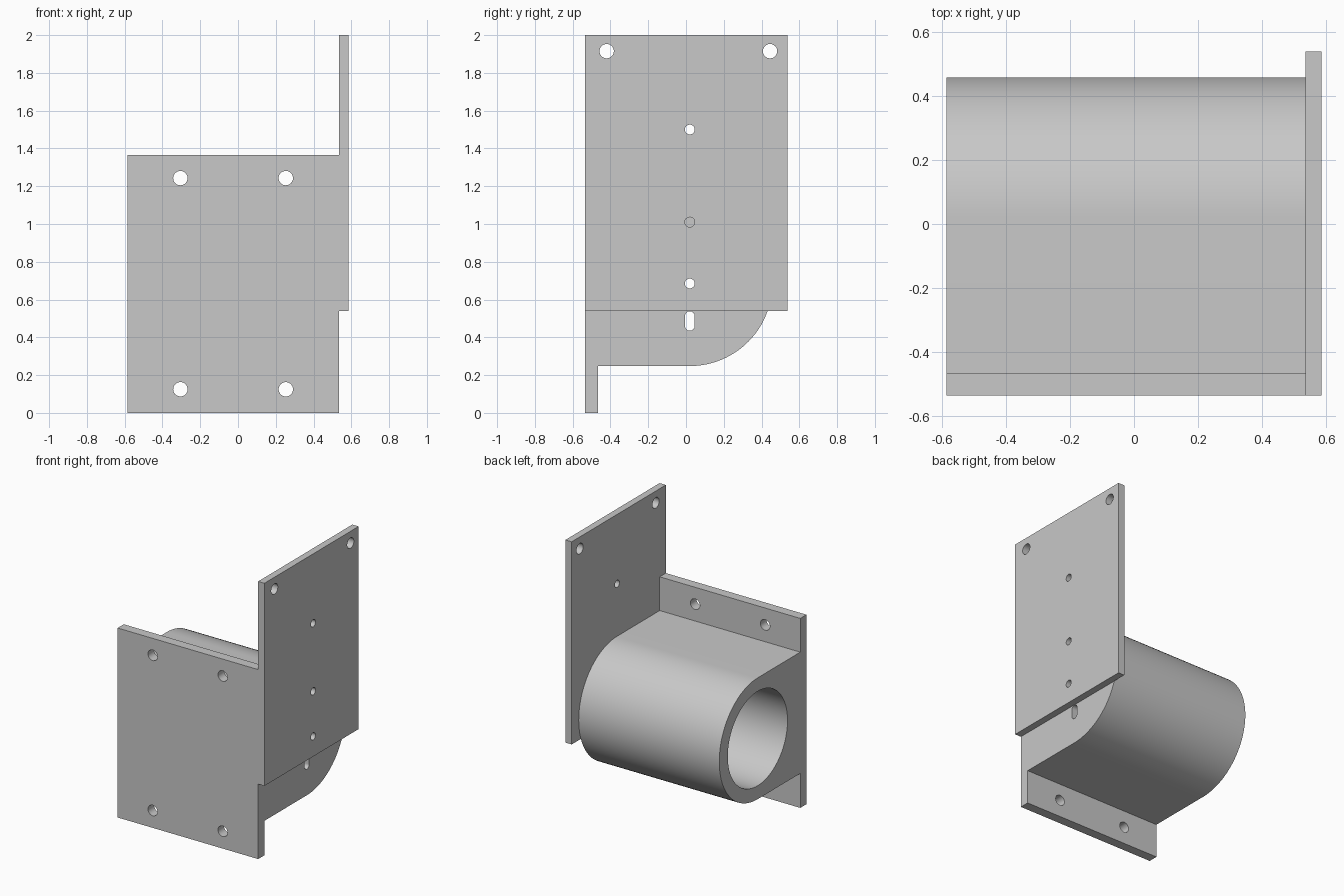
import bpy
import bmesh
from math import pi, cos, sin, radians

if "Cube" in bpy.data.objects:
    bpy.data.objects.remove(bpy.data.objects["Cube"], do_unlink=True)

grey = bpy.data.materials.new("plain grey")
grey.use_nodes = True
colour = (0.58, 0.58, 0.58, 1)
grey.diffuse_color = colour
grey.node_tree.nodes["Principled BSDF"].inputs["Base Color"].default_value = colour

# Main dimensions
LEFT_END, WALL, OUTER = -0.585, 0.535, 0.585
FRONT, PLATE_BACK = -0.535, -0.465
AXIS_Y, AXIS_Z, RADIUS, BORE = 0.02, 0.685, 0.437, 0.34


def arc(cy, cz, r, start, end, steps):
    """Points of an arc in the y-z plane."""
    angles = [start + (end - start) * i / steps for i in range(steps + 1)]
    return [(cy + r * cos(a), cz + r * sin(a)) for a in angles]


def prism(name, outline, lo, hi, axis="x"):
    """Extrude a closed outline along x (y-z points) or y (x-z points)."""
    bm = bmesh.new()
    place = (lambda a, b: (lo, a, b)) if axis == "x" else (lambda a, b: (a, lo, b))
    face = bm.faces.new([bm.verts.new(place(a, b)) for a, b in outline])
    moved = bmesh.ops.extrude_face_region(bm, geom=[face])["geom"]
    depth = (hi - lo, 0, 0) if axis == "x" else (0, hi - lo, 0)
    bmesh.ops.translate(bm, vec=depth,
                        verts=[v for v in moved if isinstance(v, bmesh.types.BMVert)])
    bmesh.ops.recalc_face_normals(bm, faces=bm.faces[:])
    mesh = bpy.data.meshes.new(name)
    bm.to_mesh(mesh)
    bm.free()
    mesh.materials.append(grey)
    obj = bpy.data.objects.new(name, mesh)
    bpy.context.collection.objects.link(obj)
    return obj


def box(a0, a1, b0, b1):
    return [(a0, b0), (a1, b0), (a1, b1), (a0, b1)]


def circle(a, b, r, steps=32):
    return arc(a, b, r, 0, 2 * pi, steps)[:-1]


def select(obj):
    bpy.ops.object.select_all(action="DESELECT")
    obj.select_set(True)
    bpy.context.view_layer.objects.active = obj


def cut(obj, outline, lo, hi, axis="x"):
    """Cut a prism out of a part, then discard the cutter."""
    cutter = prism("cutter", outline, lo, hi, axis)
    cutter.hide_render = True
    mod = obj.modifiers.new("cut", "BOOLEAN")
    mod.operation, mod.solver, mod.object = "DIFFERENCE", "EXACT", cutter
    select(obj)
    bpy.ops.object.modifier_apply(modifier=mod.name)
    bpy.data.objects.remove(cutter, do_unlink=True)


# Front mounting plate with four screw holes
front_plate = prism("front_plate", box(LEFT_END, WALL, 0, 1.365), FRONT, PLATE_BACK, "y")
for x in (-0.305, 0.253):
    for z in (0.125, 1.243):
        cut(front_plate, circle(x, z, 0.038), FRONT - 0.1, PLATE_BACK + 0.1, "y")

# Tall side plate with two corner holes and a row of small holes
side_plate = prism("side_plate", box(FRONT, 0.537, 0.54, 2), WALL, OUTER)
for y in (-0.42, 0.445):
    cut(side_plate, circle(y, 1.915, 0.038), WALL - 0.1, OUTER + 0.1)
for z in (0.685, 1.01, 1.5):
    cut(side_plate, circle(AXIS_Y, z, 0.026), WALL - 0.1, OUTER + 0.1)

# Round-backed housing, bored from the open end
outline = [(PLATE_BACK, AXIS_Z + RADIUS), (PLATE_BACK, AXIS_Z - RADIUS)]
outline += arc(AXIS_Y, AXIS_Z, RADIUS, -pi / 2, pi / 2, 48)
housing = prism("housing", outline, LEFT_END, WALL)
cut(housing, circle(AXIS_Y, AXIS_Z, BORE, 96), LEFT_END - 0.1, WALL - 0.07)

# Centre hole and slot through the end wall
cut(housing, circle(AXIS_Y, AXIS_Z, 0.026), WALL - 0.2, WALL + 0.1)
slot = arc(AXIS_Y, 0.461, 0.026, pi, 2 * pi, 16) + arc(AXIS_Y, 0.512, 0.026, 0, pi, 16)
cut(housing, slot, WALL - 0.2, WALL + 0.1)

for part in (front_plate, side_plate, housing):
    select(part)
    bpy.ops.object.shade_smooth_by_angle(angle=radians(30))
